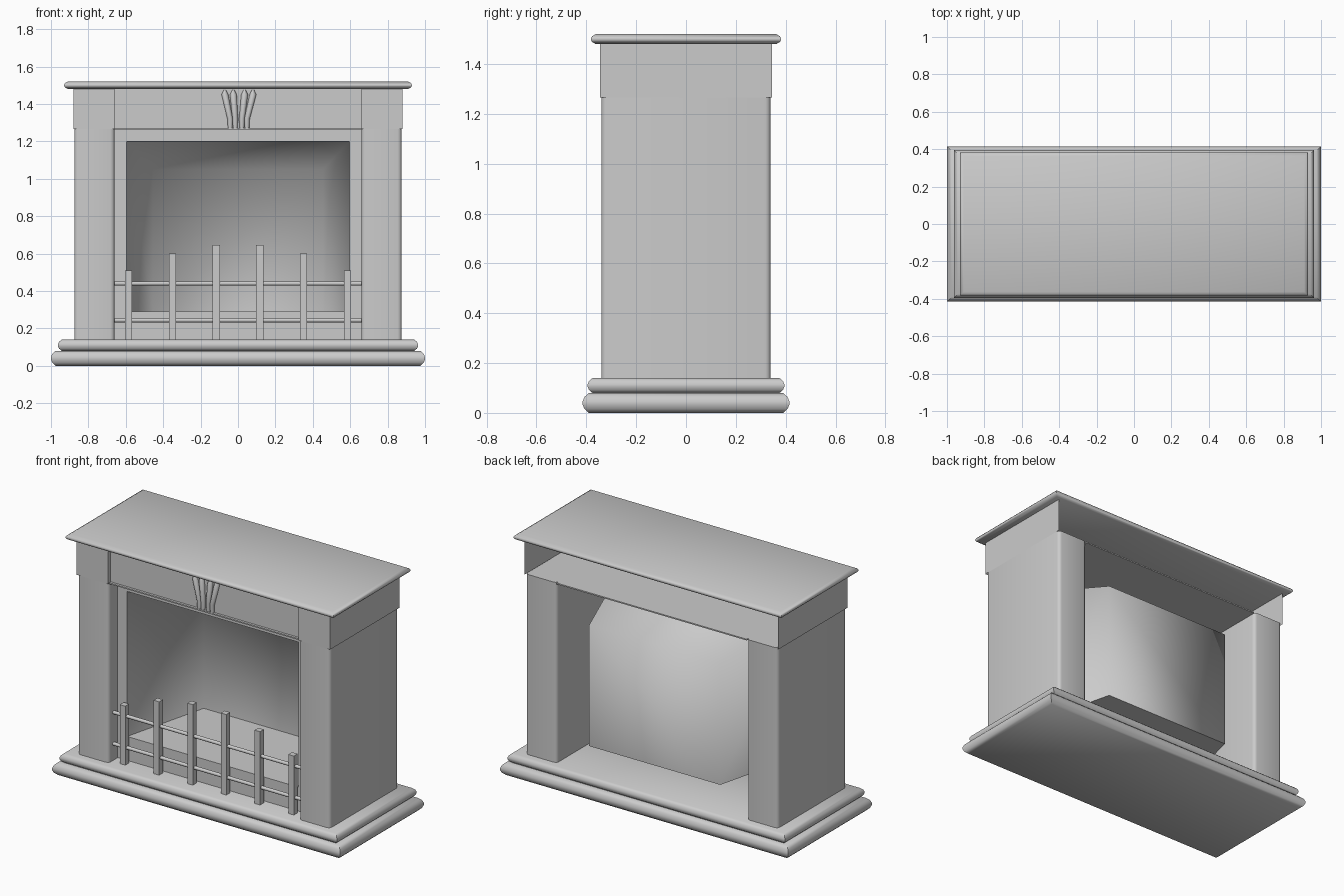
import bpy, bmesh, math

cube = bpy.data.objects.get("Cube")
if cube:
    bpy.data.objects.remove(cube, do_unlink=True)

stone = bpy.data.materials.new("grey_stone")
stone.use_nodes = True
GREY = (0.6, 0.6, 0.6, 1)
stone.diffuse_color = GREY
stone.node_tree.nodes["Principled BSDF"].inputs["Base Color"].default_value = GREY


def finish(name, bm, smooth=None):
    """Turn a bmesh into a named object; smooth is the sharpening angle in degrees."""
    bmesh.ops.recalc_face_normals(bm, faces=bm.faces)
    mesh = bpy.data.meshes.new(name)
    bm.to_mesh(mesh)
    bm.free()
    obj = bpy.data.objects.new(name, mesh)
    mesh.materials.append(stone)
    bpy.context.collection.objects.link(obj)
    if smooth:
        bpy.ops.object.select_all(action="DESELECT")
        obj.select_set(True)
        bpy.context.view_layer.objects.active = obj
        bpy.ops.object.shade_smooth_by_angle(angle=math.radians(smooth))
    return obj


def loft(bm, loops, cap_start=False, cap_end=False):
    """Bridge successive loops of points, optionally closing the ends."""
    rings = [[bm.verts.new(p) for p in loop] for loop in loops]
    n = len(rings[0])
    for a, b in zip(rings, rings[1:]):
        for i in range(n):
            j = (i + 1) % n
            bm.faces.new((a[i], a[j], b[j], b[i]))
    if cap_start:
        bm.faces.new(rings[0])
    if cap_end:
        bm.faces.new(rings[-1])


def rect(hx, hy, z):
    return [(-hx, -hy, z), (hx, -hy, z), (hx, hy, z), (-hx, hy, z)]


def upright(hx, y, z0, z1):
    return [(-hx, y, z0), (hx, y, z0), (hx, y, z1), (-hx, y, z1)]


def box(name, x, y, z):
    bm = bmesh.new()
    loft(bm, [[(a, b, c) for a, b in ((x[0], y[0]), (x[1], y[0]), (x[1], y[1]), (x[0], y[1]))]
              for c in z], True, True)
    return finish(name, bm)


def moulded_slab(name, hx, hy, z0, z1, lip):
    """Slab with a rounded nosing on all four sides."""
    bm = bmesh.new()
    h = z1 - z0
    profile = [(1, 0), (0.3, 0.2), (0, 0.42), (0, 0.58), (0.3, 0.8), (1, 1)]
    loft(bm, [rect(hx - lip * i, hy - lip * i, z0 + h * t) for i, t in profile], True, True)
    return finish(name, bm, 50)


# Stepped hearth and mantel shelf
moulded_slab("hearth_lower", 1.0, 0.415, 0, 0.08, 0.025)
moulded_slab("hearth_upper", 0.963, 0.395, 0.08, 0.14, 0.02)
moulded_slab("mantel_shelf", 0.93, 0.382, 1.48, 1.52, 0.02)

# Rounded-corner side columns
R = 0.022
for side, s in (("right", -1), ("left", 1)):
    outline = []
    for k, (cx, cy) in enumerate(((0.875 - R, 0.34 - R), (0.66 + R, 0.34 - R),
                                  (0.66 + R, R - 0.34), (0.875 - R, R - 0.34))):
        for step in range(4):
            a = math.radians(90 * k + 30 * step)
            outline.append((s * (cx + R * math.cos(a)), cy + R * math.sin(a)))
    bm = bmesh.new()
    loft(bm, [[(x, y, z) for x, y in outline] for z in (0.14, 1.27)], cap_end=True)
    finish(side + "_column", bm, 40)

# Lintel: front and side walls open at the back, centre panel set back
bm = bmesh.new()
path = [(-0.88, 0.345), (-0.88, -0.345), (-0.66, -0.345), (-0.66, -0.32),
        (0.66, -0.32), (0.66, -0.345), (0.88, -0.345), (0.88, 0.345)]
low, high = ([bm.verts.new((x, y, z)) for x, y in path] for z in (1.265, 1.48))
for i in range(len(path) - 1):
    bm.faces.new((low[i], low[i + 1], high[i + 1], high[i]))
finish("lintel", bm)
box("lintel_soffit", (-0.66, 0.66), (-0.335, 0.34), (1.262, 1.27))

# Carved flutes at the middle of the lintel
for i, x in enumerate((-0.07, -0.025, 0.035, 0.08)):
    bm = bmesh.new()
    foot = x * 0.6
    loops = []
    for cx, z, r in ((foot, 1.27, 0.012), (foot, 1.32, 0.015), (x, 1.45, 0.018), (x, 1.475, 0.006)):
        loops.append([(cx + r * math.cos(a), -0.322 + r * math.sin(a), z)
                      for a in (math.tau * k / 8 for k in range(8))])
    loft(bm, loops, True, True)
    finish("flute_%d" % (i + 1), bm, 60)

# Surround frame and tapered firebox
bm = bmesh.new()
loft(bm, [upright(0.66, -0.25, 0.14, 1.265), upright(0.595, -0.25, 0.29, 1.2)])
finish("surround_frame", bm)
bm = bmesh.new()
loft(bm, [upright(0.595, -0.25, 0.29, 1.2), upright(0.455, 0.31, 0.29, 1.05)], cap_end=True)
finish("firebox", bm, 89)

# Fire guard: upright bars and two round rails
for s in (-1, 1):
    for x, top in ((0.116, 0.645), (0.35, 0.6), (0.585, 0.51)):
        cx = s * x
        box("guard_bar", (cx - 0.019, cx + 0.019), (-0.309, -0.271), (0.14, top))
for z in (0.243, 0.44):
    bm = bmesh.new()
    loft(bm, [[(x, -0.29 + 0.011 * math.cos(a), z + 0.011 * math.sin(a))
               for a in (math.tau * k / 10 for k in range(10))] for x in (-0.665, 0.665)], True, True)
    finish("guard_rail", bm, 50)
